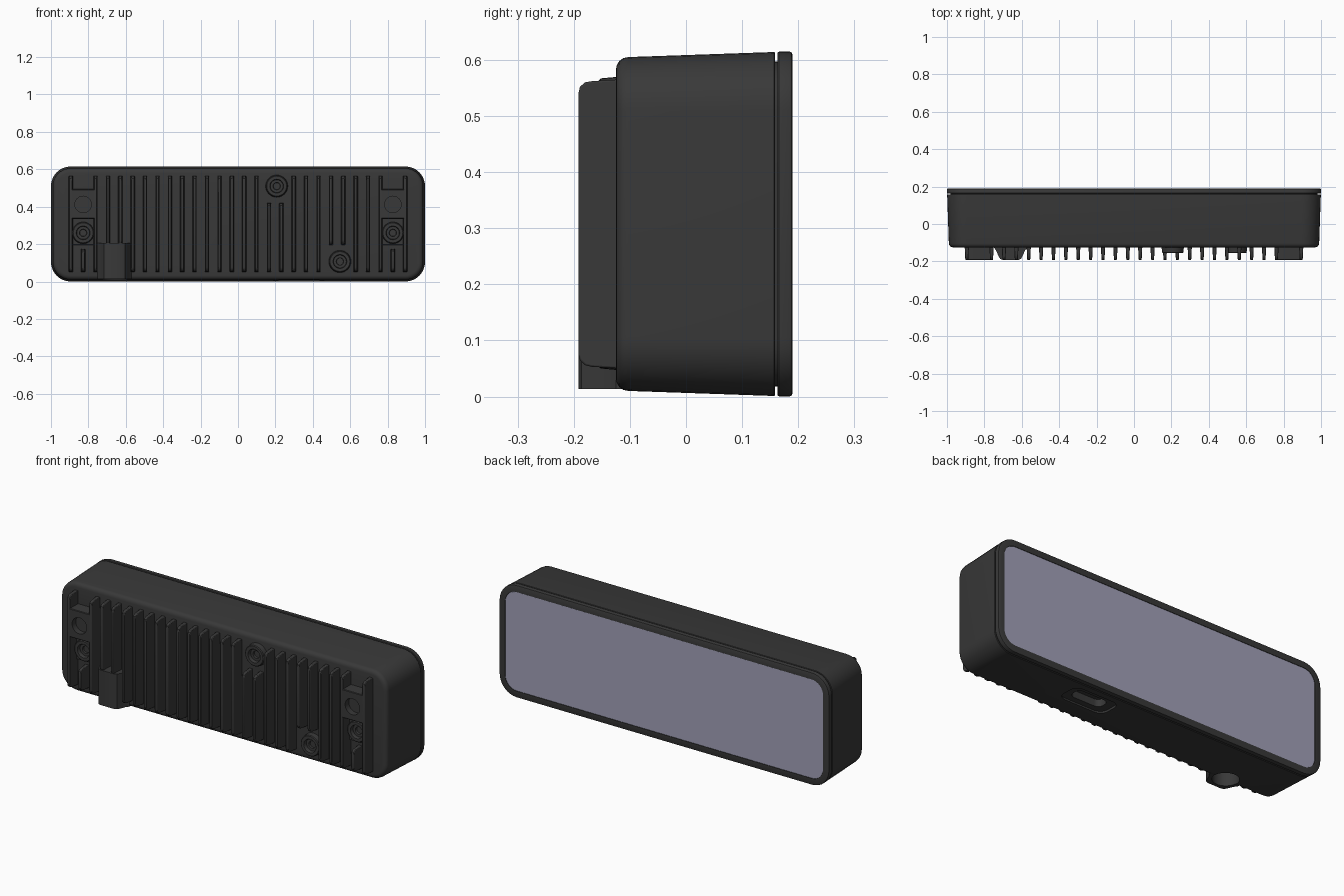
import bpy, bmesh, math

if "Cube" in bpy.data.objects:
    bpy.data.objects.remove(bpy.data.objects["Cube"])

CZ = 0.3075          # mid height of the housing


def material(name, rgb):
    m = bpy.data.materials.new(name)
    m.diffuse_color = (*rgb, 1)
    m.use_nodes = True
    m.node_tree.nodes["Principled BSDF"].inputs["Base Color"].default_value = m.diffuse_color
    return m


DARK = material("dark_metal", (0.04, 0.04, 0.04))
GLASS = material("lens_glass", (0.36, 0.355, 0.48))


def rounded(hw, hh, r, n=8):
    """Rounded rectangle outline as 2D points."""
    pts = []
    for k, (sx, sy) in enumerate([(1, 1), (-1, 1), (-1, -1), (1, -1)]):
        for i in range(n + 1):
            a = math.pi / 2 * (k + i / n)
            pts.append((sx * (hw - r) + r * math.cos(a), sy * (hh - r) + r * math.sin(a)))
    return pts


def circle(r, n=40):
    return [(r * math.cos(2 * math.pi * i / n), r * math.sin(2 * math.pi * i / n)) for i in range(n)]


def loft(name, loops, mat=DARK):
    """Skin a stack of equal-length 3D loops and cap both ends."""
    bm = bmesh.new()
    rings = [[bm.verts.new(p) for p in loop] for loop in loops]
    n = len(rings[0])
    for a, b in zip(rings, rings[1:]):
        for i in range(n):
            j = (i + 1) % n
            bm.faces.new((a[i], a[j], b[j], b[i]))
    bm.faces.new(rings[0][::-1])
    bm.faces.new(rings[-1])
    bmesh.ops.recalc_face_normals(bm, faces=bm.faces)
    me = bpy.data.meshes.new(name)
    bm.to_mesh(me)
    bm.free()
    ob = bpy.data.objects.new(name, me)
    bpy.context.collection.objects.link(ob)
    me.materials.append(mat)
    return ob


def activate(ob):
    bpy.ops.object.select_all(action='DESELECT')
    ob.select_set(True)
    bpy.context.view_layer.objects.active = ob


def cut(ob, cutter):
    activate(ob)
    m = ob.modifiers.new("cut", 'BOOLEAN')
    m.operation, m.solver, m.object = 'DIFFERENCE', 'EXACT', cutter
    bpy.ops.object.modifier_apply(modifier=m.name)


def drop(ob):
    bpy.data.objects.remove(ob, do_unlink=True)


def smooth(ob):
    activate(ob)
    bpy.ops.object.shade_smooth_by_angle(angle=math.radians(35))


def bevel(ob, w, seg=2):
    m = ob.modifiers.new("bevel", 'BEVEL')
    m.width, m.segments, m.limit_method = w, seg, 'ANGLE'
    m.angle_limit = math.radians(40)


def y_loops(sections, x=0, z=CZ, hw=1.0, hh=CZ, r=0.105):
    """Rounded-rectangle sections stacked along y; each is (y, inset)."""
    return [[(x + u, y, z + v) for u, v in rounded(hw - d, hh - d, r - d)] for y, d in sections]


# Housing with drafted sides, seam groove and front bezel
housing = loft("housing", y_loops([
    (-0.125, 0.034), (-0.1235, 0.025), (-0.119, 0.017), (-0.112, 0.012), (-0.103, 0.01),
    (0.157, 0.001), (0.159, 0.003), (0.159, 0.018), (0.1635, 0.018), (0.1635, 0.002),
    (0.166, 0.0), (0.184, 0.0), (0.188, 0.0015), (0.19, 0.006), (0.19, 0.036), (0.184, 0.036)]))

# Glass panel set in the bezel
glass = loft("glass_panel", y_loops([(0.18, 0.037), (0.1885, 0.037)]), GLASS)

# Cable port: drafted hump on the lower edge
half = [(0.09, -0.06), (0.09, -0.125), (0.078, -0.14), (0.064, -0.172), (0.056, -0.186), (0.042, -0.192)]
hump = half + [(-x, y) for x, y in reversed(half)]
PX = -0.66
port = loft("cable_port", [[(PX + x, y, z) for x, y in hump] for z in (0.013, 0.205)])

# Round socket in the port, pocket and slot on the underside
socket = loft("socket_cutter", [[(PX + u, -0.108 + v, z) for u, v in circle(0.066)] for z in (-0.05, 0.1)])
pocket = loft("pocket_cutter", [[(0.325 + u, 0.054 + v, z) for u, v in rounded(0.135, 0.068, 0.045)]
                                for z in (-0.05, 0.016)])
slot = loft("slot_cutter", [[(0.325 + u, 0.054 + v, z) for u, v in rounded(0.092, 0.036, 0.03)]
                            for z in (-0.05, 0.055)])
cut(port, socket)
for c in (socket, pocket, slot):
    cut(housing, c)
    drop(c)
for ob in (housing, glass, port):
    smooth(ob)


# Cooling fins
def fin(i, z0=0.05, z1=0.565):
    x = -0.894 + 0.06622 * i
    side = [(-0.12, z0), (-0.168, z0 + 0.003), (-0.18, z0 + 0.006), (-0.189, z0 + 0.015), (-0.192, z0 + 0.026),
            (-0.192, z1 - 0.026), (-0.189, z1 - 0.013), (-0.18, z1 - 0.005), (-0.168, z1 - 0.003), (-0.12, z1)]
    w = lambda y: 0.0115 + (y + 0.12) * 0.05
    ob = loft("cooling_fin", [[(x + s * w(y), y, z) for y, z in side] for s in (-1, 1)])
    bevel(ob, 0.003)
    smooth(ob)


special = {3: [(0.19, 0.565)], 4: [(0.19, 0.565)],
           16: [(0.05, 0.42)], 17: [(0.05, 0.42)],
           21: [(0.195, 0.565)], 22: [(0.195, 0.565)]}
for i in (1, 26):
    special[i] = [(0.05, 0.175)]
for i in range(28):
    for z0, z1 in special.get(i, [(0.05, 0.565)]):
        fin(i, z0, z1)


# Screw bosses turned around the y axis
def boss(x, z):
    prof = [(0.06, -0.12), (0.057, -0.152), (0.053, -0.156), (0.037, -0.156), (0.035, -0.153),
            (0.034, -0.137), (0.02, -0.137), (0.018, -0.127), (0.001, -0.127)]
    ob = loft("screw_boss", [[(x + u, y, z + v) for u, v in circle(r, 32)] for r, y in prof])
    smooth(ob)


boss(0.207, 0.51)
boss(0.545, 0.107)

# Mounting pads at both ends: raised block with blind hole, low seat and screw boss
for s in (-1, 1):
    x = s * 0.828
    block = loft("mount_block", y_loops([(-0.12, 0), (-0.189, 0.002), (-0.192, 0.005)],
                                        x, 0.414, 0.07, 0.08, 0.01))
    hole = loft("hole_cutter", [[(x + u, y, 0.412 + v) for u, v in circle(0.044)] for y in (-0.25, -0.16)])
    cut(block, hole)
    drop(hole)
    smooth(block)
    seat = loft("screw_seat", y_loops([(-0.12, 0), (-0.138, 0.002)], x, 0.265, 0.064, 0.07, 0.01))
    ring = loft("seat_cutter", [[(x + u, y, 0.26 + v) for u, v in circle(0.05)] for y in (-0.2, -0.1)])
    cut(seat, ring)
    drop(ring)
    smooth(seat)
    boss(x, 0.26)
